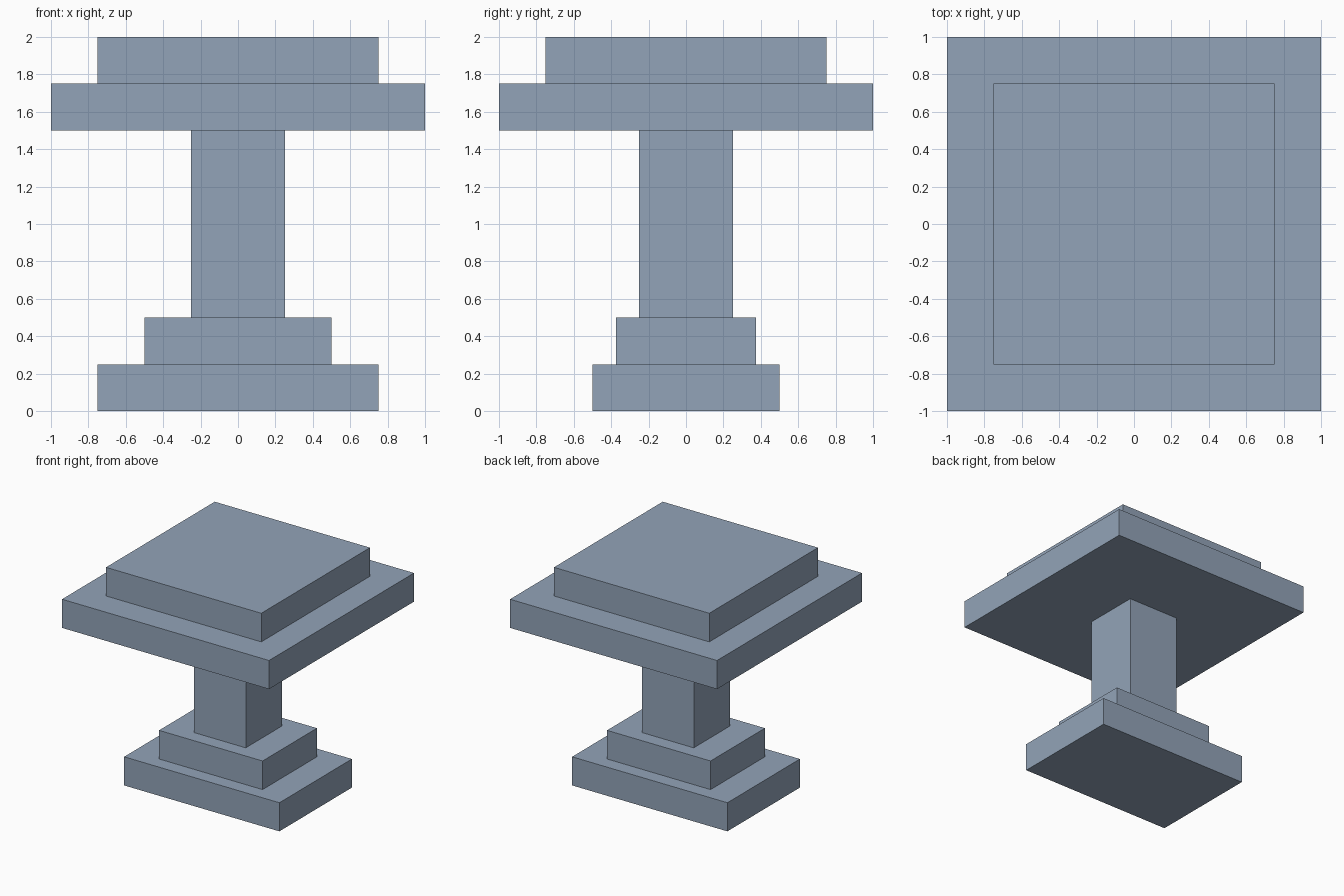
import bpy
import bmesh

if "Cube" in bpy.data.objects:
    bpy.data.objects.remove(bpy.data.objects["Cube"])

# One slate blue-grey for the whole pedestal
slate = bpy.data.materials.new("slate_blue_grey")
slate.diffuse_color = (0.29, 0.37, 0.48, 1.0)
slate.use_nodes = True
slate.node_tree.nodes["Principled BSDF"].inputs["Base Color"].default_value = slate.diffuse_color


def box(name, width, depth, bottom, top):
    """Block centred on the z axis, spanning bottom to top."""
    bm = bmesh.new()
    bmesh.ops.create_cube(bm, size=1.0)
    bmesh.ops.scale(bm, vec=(width, depth, top - bottom), verts=bm.verts)
    bmesh.ops.translate(bm, vec=(0, 0, (bottom + top) / 2), verts=bm.verts)
    mesh = bpy.data.meshes.new(name)
    bm.to_mesh(mesh)
    bm.free()
    mesh.materials.append(slate)
    obj = bpy.data.objects.new(name, mesh)
    bpy.context.collection.objects.link(obj)
    return obj


# Stepped base
box("base_plinth", 1.5, 1.0, 0.0, 0.25)
box("base_step", 1.0, 0.75, 0.25, 0.5)

# Square column
box("column", 0.5, 0.5, 0.5, 1.5)

# Wide slab with a smaller block on top
box("top_slab", 2.0, 2.0, 1.5, 1.75)
box("top_block", 1.5, 1.5, 1.75, 2.0)
